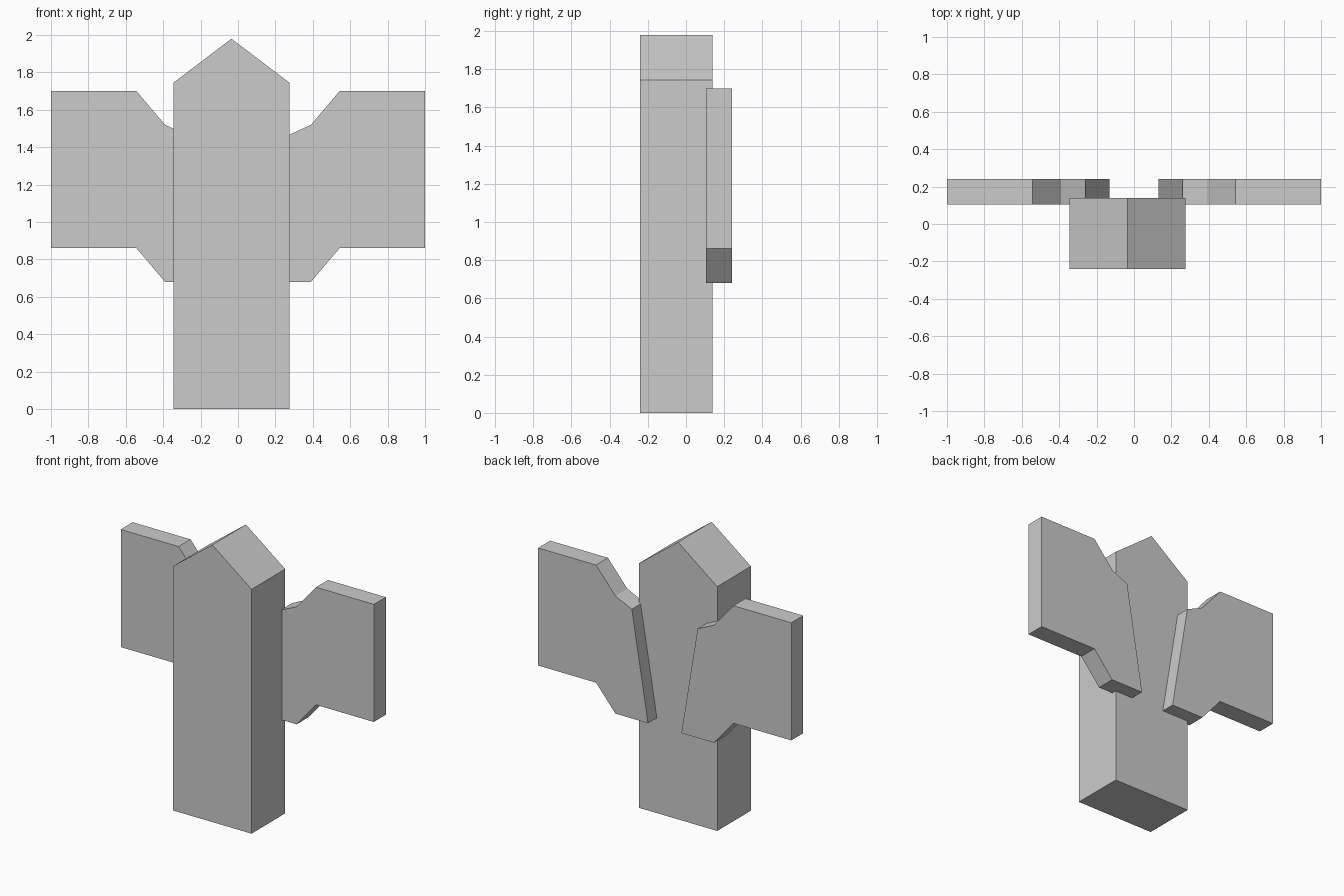
import bpy, bmesh

if "Cube" in bpy.data.objects:
    bpy.data.objects.remove(bpy.data.objects["Cube"])


def extrude_profile(name, points, y_front, y_back):
    """Make a flat-faced solid from an (x, z) outline extruded along y."""
    bm = bmesh.new()
    face = bm.faces.new([bm.verts.new((x, y_front, z)) for x, z in points])
    ext = bmesh.ops.extrude_face_region(bm, geom=[face])
    verts = [g for g in ext["geom"] if isinstance(g, bmesh.types.BMVert)]
    bmesh.ops.translate(bm, verts=verts, vec=(0, y_back - y_front, 0))
    bmesh.ops.recalc_face_normals(bm, faces=bm.faces[:])
    mesh = bpy.data.meshes.new(name)
    bm.to_mesh(mesh)
    bm.free()
    obj = bpy.data.objects.new(name, mesh)
    bpy.context.collection.objects.link(obj)
    return obj


# Upright post with a gabled top
extrude_profile("post", [(-0.345, 0), (0.275, 0), (0.275, 1.745),
                         (-0.035, 1.98), (-0.345, 1.745)], -0.24, 0.14)

# Side panels behind the post, mirrored left and right
panel = [(0.132, 0.68), (0.39, 0.68), (0.543, 0.86), (1, 0.86),
         (1, 1.70), (0.543, 1.70), (0.39, 1.52), (0.26, 1.46)]
for name, side in (("left_panel", -1), ("right_panel", 1)):
    extrude_profile(name, [(side * x, z) for x, z in panel], 0.105, 0.24)
